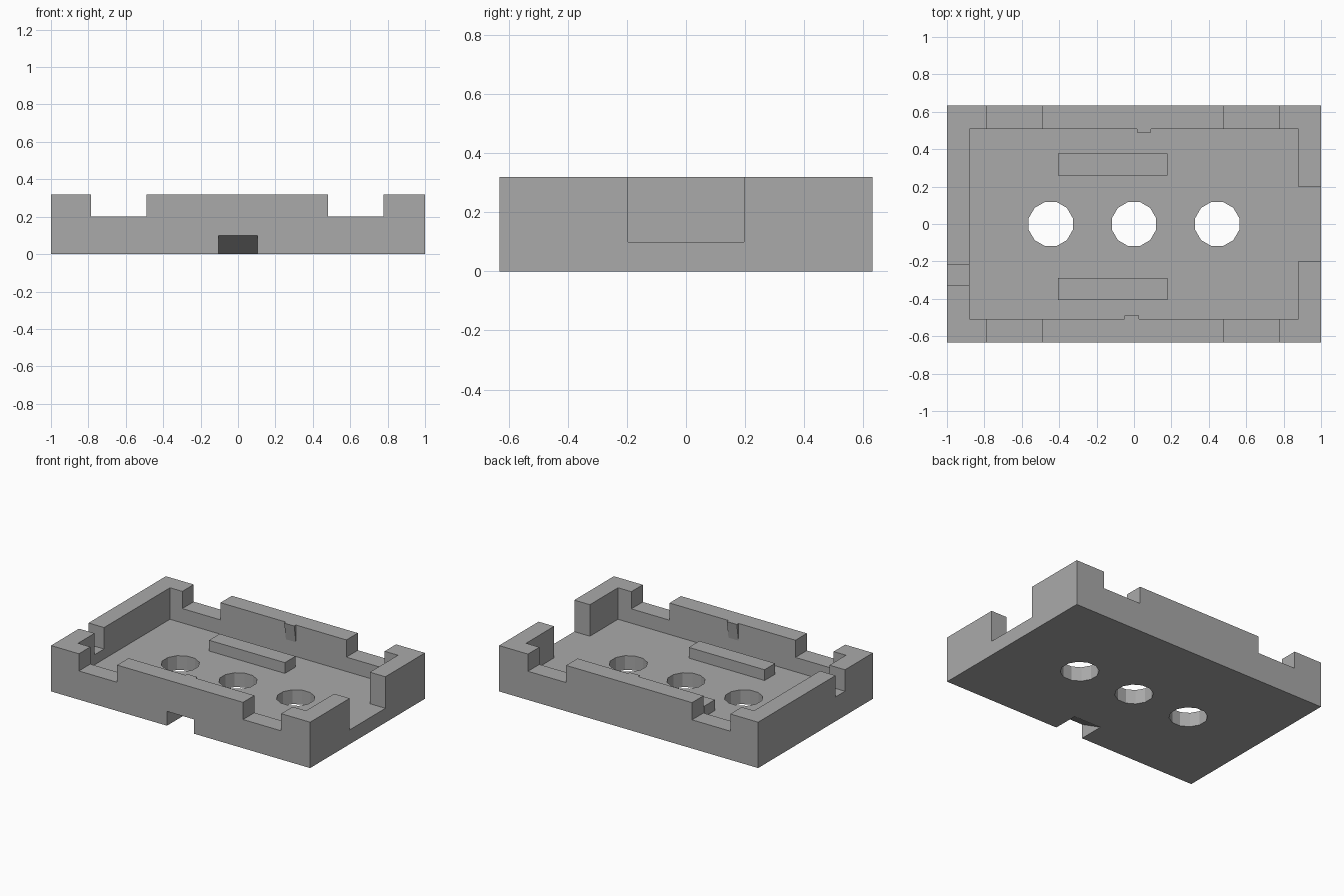
import bpy, bmesh, math
from mathutils import Matrix

if "Cube" in bpy.data.objects:
    bpy.data.objects.remove(bpy.data.objects["Cube"], do_unlink=True)

HALF_Y, TOP, FLOOR = 0.633, 0.32, 0.1
INNER_X, INNER_Y = 0.88, 0.507

grey = bpy.data.materials.new("plain_grey")
grey.use_nodes = True
grey.diffuse_color = (0.4, 0.4, 0.4, 1)
grey.node_tree.nodes["Principled BSDF"].inputs["Base Color"].default_value = (0.4, 0.4, 0.4, 1)


def add_object(name, bm):
    bmesh.ops.recalc_face_normals(bm, faces=bm.faces)
    mesh = bpy.data.meshes.new(name)
    bm.to_mesh(mesh)
    bm.free()
    mesh.materials.append(grey)
    obj = bpy.data.objects.new(name, mesh)
    bpy.context.collection.objects.link(obj)
    return obj


def box(name, x, y, z):
    bm = bmesh.new()
    bmesh.ops.create_cube(bm, size=1)
    for v in bm.verts:
        for i, (low, high) in enumerate((x, y, z)):
            v.co[i] = high if v.co[i] > 0 else low
    return add_object(name, bm)


def wedge(name, x, profile):
    """Extrude a (y, z) profile along x."""
    bm = bmesh.new()
    face = bm.faces.new([bm.verts.new((x[0], y, z)) for y, z in profile])
    grown = bmesh.ops.extrude_face_region(bm, geom=[face])["geom"]
    moved = [g for g in grown if isinstance(g, bmesh.types.BMVert)]
    bmesh.ops.translate(bm, verts=moved, vec=(x[1] - x[0], 0, 0))
    return add_object(name, bm)


def round_cutter(x):
    bm = bmesh.new()
    bmesh.ops.create_cone(bm, cap_ends=True, segments=12, radius1=0.122, radius2=0.122,
                          depth=1, matrix=Matrix.Rotation(math.radians(15), 4, "Z"))
    bmesh.ops.translate(bm, verts=bm.verts, vec=(x, 0, 0))
    return add_object("hole_cutter", bm)


def cut(target, cutter):
    mod = target.modifiers.new("cut", "BOOLEAN")
    mod.operation, mod.solver, mod.object = "DIFFERENCE", "EXACT", cutter
    cutter.hide_render = True
    bpy.context.view_layer.update()
    result = bpy.data.meshes.new_from_object(
        target.evaluated_get(bpy.context.evaluated_depsgraph_get()))
    target.modifiers.clear()
    target.data = result
    bpy.data.objects.remove(cutter, do_unlink=True)


# Tray body with its cavity
tray = box("tray", (-1, 1), (-HALF_Y, HALF_Y), (0, TOP))
cut(tray, box("cavity", (-INNER_X, INNER_X), (-INNER_Y, INNER_Y), (FLOOR, 1)))

# Notches through the front and back walls
for span in ((-0.785, -0.49), (0.482, 0.777)):
    cut(tray, box("wall_notch", span, (-1, 1), (0.2, 1)))

# Wide opening on one end, narrow notch on the other
cut(tray, box("end_opening", (0.8, 1.2), (-0.197, 0.197), (FLOOR, 1)))
cut(tray, box("cable_notch", (-1.2, -0.8), (-0.325, -0.22), (0.17, 1)))

# Floor holes
for x in (-0.445, 0, 0.445):
    cut(tray, round_cutter(x))

# Sloped finger slot under the front edge
slope = 0.1 / 0.18
cut(tray, wedge("finger_slot", (-0.105, 0.105),
                [(-0.733, -0.1), (-0.273, -0.1), (-0.733, 0.1 + 0.1 * slope)]))

# Raised bars on the floor
for name, y in (("front_bar", (-0.405, -0.288)), ("back_bar", (0.26, 0.377))):
    box(name, (-0.405, 0.18), y, (FLOOR, 0.175))

# Snap nubs on the inner faces of the long walls
for name, x, side in (("front_nub", (-0.05, 0.027), -1), ("back_nub", (0.015, 0.092), 1)):
    wedge(name, x, [(side * INNER_Y, TOP), (side * 0.488, TOP), (side * INNER_Y, 0.2)])
